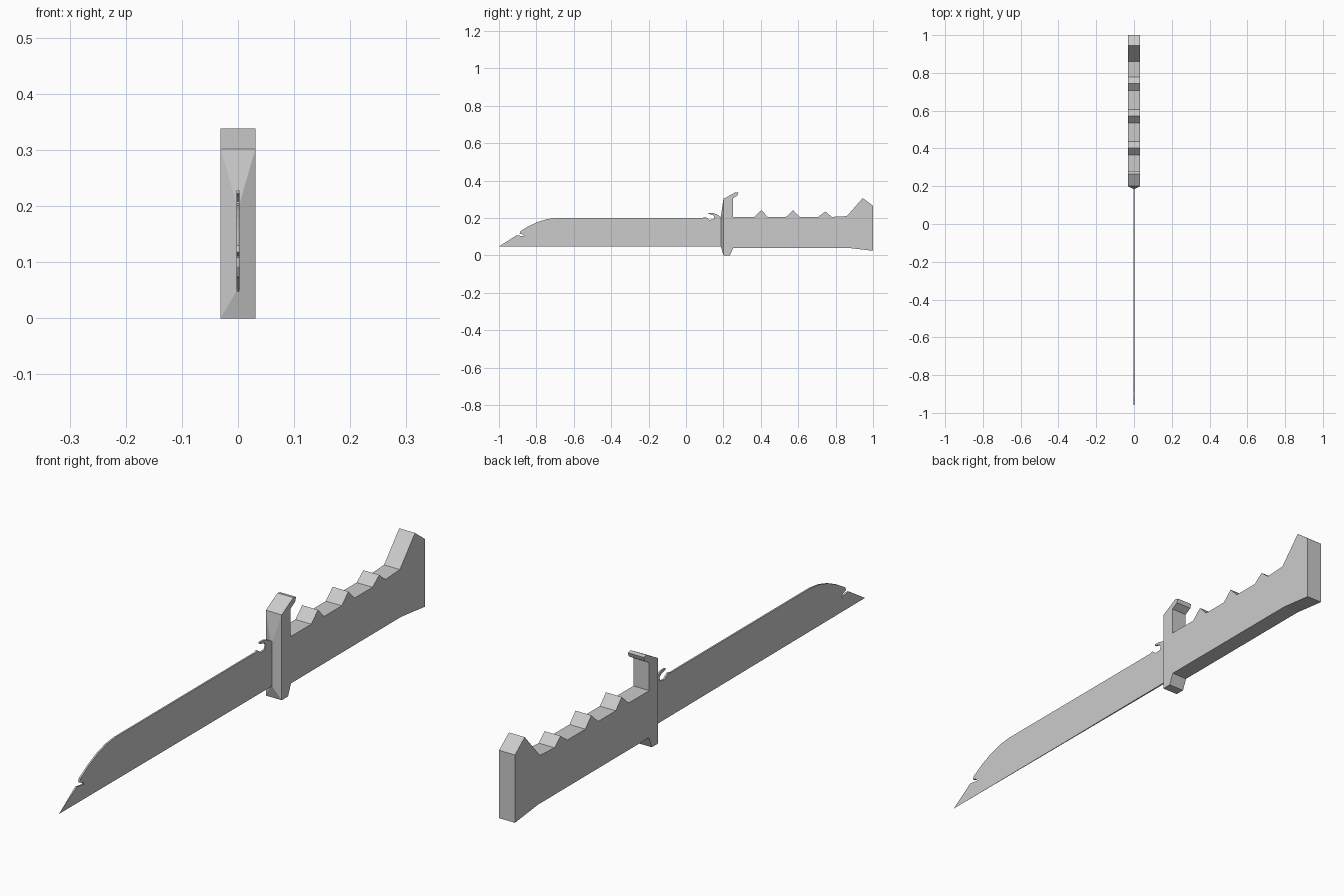
import bpy, bmesh

if "Cube" in bpy.data.objects:
    bpy.data.objects.remove(bpy.data.objects["Cube"])


def extrude_profile(name, profile, half, pointed=()):
    """Solid from a (y, z) side profile, spanning x = -half..half; pointed vertices collapse to x = 0."""
    bm = bmesh.new()
    sides = []
    for x in (-half, half):
        sides.append([bm.verts.new((0 if i in pointed else x, y, z))
                      for i, (y, z) in enumerate(profile)])
    left, right = sides
    bm.faces.new(left)
    bm.faces.new(right[::-1])
    n = len(profile)
    for i in range(n):
        j = (i + 1) % n
        bm.faces.new((left[i], right[i], right[j], left[j]))
    bmesh.ops.remove_doubles(bm, verts=bm.verts[:], dist=1e-5)
    finish(name, bm)


def finish(name, bm):
    bmesh.ops.recalc_face_normals(bm, faces=bm.faces[:])
    mesh = bpy.data.meshes.new(name)
    bm.to_mesh(mesh)
    bm.free()
    bpy.context.collection.objects.link(bpy.data.objects.new(name, mesh))


WIDE, THIN = 0.031, 0.003

# blade: pointed tip, notch behind it, curved back, small hook by the guard
extrude_profile("blade", [
    (-1.0, 0.048), (-0.905, 0.108), (-0.865, 0.102), (-0.872, 0.112), (-0.89, 0.118),
    (-0.885, 0.13), (-0.84, 0.157), (-0.79, 0.18), (-0.74, 0.195), (-0.69, 0.201),
    (0.09, 0.201), (0.105, 0.205), (0.125, 0.19), (0.148, 0.193), (0.152, 0.208),
    (0.143, 0.216), (0.12, 0.222), (0.12, 0.228), (0.145, 0.227), (0.17, 0.217),
    (0.186, 0.205), (0.186, 0.048)], THIN, pointed=(0,))

# handle and guard in one outline: lower stub, grip, flared pommel, finger ridges, upper hook
ridges = []
for peak, height in ((0.745, 0.235), (0.573, 0.242), (0.403, 0.242)):
    ridges += [(peak + 0.034, 0.206), (peak, height), (peak - 0.038, 0.206)]
extrude_profile("handle_and_guard", [
    (0.2, 0.0), (0.235, 0.0), (0.252, 0.04), (0.87, 0.04), (1.0, 0.025),
    (1.0, 0.265), (0.945, 0.307), (0.86, 0.21)] + ridges + [
    (0.25, 0.206), (0.25, 0.305), (0.275, 0.32), (0.28, 0.335), (0.265, 0.338),
    (0.2, 0.302)], WIDE)

# collar: tapers from the guard face down to the blade section
bm = bmesh.new()
rings = []
for y, half, low, high in ((0.186, THIN, 0.048, 0.205), (0.2, WIDE, 0.0, 0.302)):
    rings.append([bm.verts.new((x, y, z)) for x, z in
                  ((-half, low), (half, low), (half, high), (-half, high))])
for ring in rings:
    bm.faces.new(ring)
for i in range(4):
    j = (i + 1) % 4
    bm.faces.new((rings[0][i], rings[0][j], rings[1][j], rings[1][i]))
finish("guard_collar", bm)
